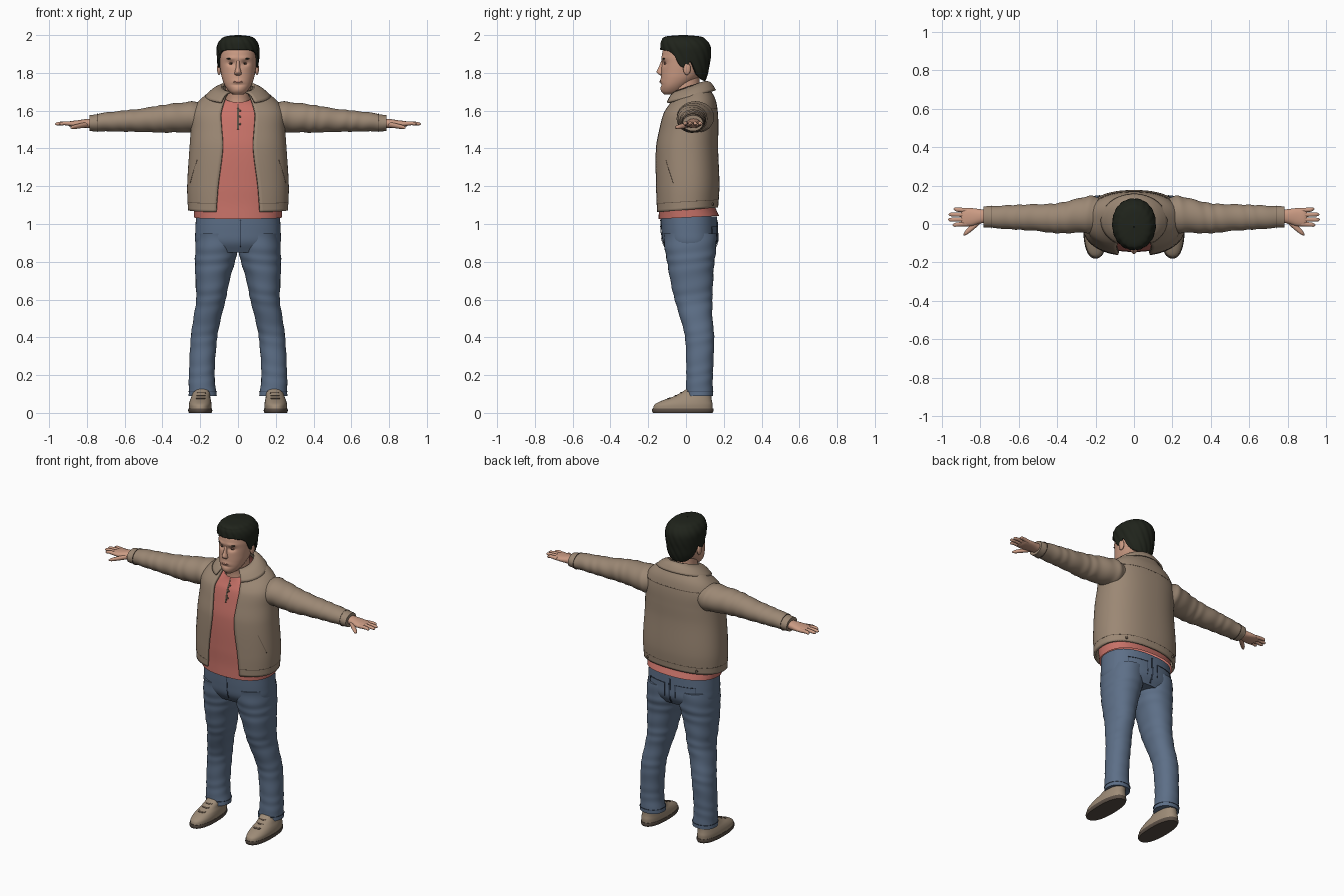
import bpy, bmesh
from math import sin, cos, pi, asin, exp, copysign
from mathutils import Vector

cube = bpy.data.objects.get("Cube")
if cube:
    bpy.data.objects.remove(cube, do_unlink=True)


def material(name, *rgb):
    m = bpy.data.materials.new(name)
    m.use_nodes = True
    m.diffuse_color = (*rgb, 1)
    m.node_tree.nodes["Principled BSDF"].inputs["Base Color"].default_value = (*rgb, 1)
    return m


TAN = material("tan jacket", .33, .245, .175)
SEAM = material("dark tan seam", .12, .085, .06)
PINK = material("coral shirt", .58, .17, .14)
DENIM = material("blue denim", .11, .16, .245)
STITCH = material("dark denim seam", .04, .06, .1)
SKIN = material("skin", .6, .33, .23)
LIP = material("lips", .42, .19, .14)
HAIR = material("dark hair", .014, .017, .011)
SHOE = material("tan suede", .34, .26, .185)
SOLE = material("dark sole", .1, .075, .058)


def finish(bm, name, mat, thick=0):
    bmesh.ops.recalc_face_normals(bm, faces=bm.faces)
    mesh = bpy.data.meshes.new(name)
    bm.to_mesh(mesh)
    bm.free()
    ob = bpy.data.objects.new(name, mesh)
    bpy.context.collection.objects.link(ob)
    mesh.materials.append(mat)
    if thick:
        mod = ob.modifiers.new("thickness", 'SOLIDIFY')
        mod.thickness, mod.offset = thick, 0
    bpy.ops.object.select_all(action='DESELECT')
    ob.select_set(True)
    bpy.context.view_layer.objects.active = ob
    bpy.ops.object.shade_smooth_by_angle(angle=.8)
    return ob


def grid(name, f, nu, nv, mat, closed=False, caps=False, thick=0):
    """Surface through f(u, v), u and v in 0..1."""
    bm = bmesh.new()
    cols = nu if closed else nu + 1
    rows = [[bm.verts.new(f(i / nu, j / nv)) for i in range(cols)] for j in range(nv + 1)]
    for a, b in zip(rows, rows[1:]):
        for i in range(nu):
            k = (i + 1) % cols
            bm.faces.new((a[i], a[k], b[k], b[i]))
    if caps:
        bm.faces.new(rows[0])
        bm.faces.new(rows[-1])
    return finish(bm, name, mat, thick)


def blend(table, t):
    """Smooth interpolation of table rows keyed by their first value."""
    n = len(table)
    i = max(k for k in range(n - 1) if k == 0 or table[k][0] <= t)
    r0, r1 = table[i], table[i + 1]
    before, after = table[max(i - 1, 0)], table[min(i + 2, n - 1)]
    h = r1[0] - r0[0]
    f = min(max((t - r0[0]) / h, 0), 1)
    out = []
    for c in range(1, len(r0)):
        m0 = (r1[c] - before[c]) / (r1[0] - before[0]) * h
        m1 = (after[c] - r0[c]) / (after[0] - r0[0]) * h
        d = r1[c] - r0[c]
        out.append(r0[c] + f * (m0 + f * (3 * d - 2 * m0 - m1 + f * (m0 + m1 - 2 * d))))
    return out


def power(v, p):
    return copysign(abs(v) ** p, v)


def surface(rings, axis='z', p=.85, fold=0, s=1):
    """Rings are (position, centre a, centre b, radius a, radius b, tilt, front gap)."""
    rings = [tuple(r) + (0,) * (7 - len(r)) for r in rings]

    def at(th, t, lift=0):
        a, b, ra, rb, tilt, gap = blend(rings, t)
        if gap > 0:
            start = asin(min(1, (gap / ra) ** (1 / p)))
            th = start + th * (1 - start / pi)
        k = 1 + fold * sin(t * 85 + 2 * sin(th + 1) + sin(t * 31))
        da, db = (ra * k + lift) * power(sin(th), p), -(rb * k + lift) * power(cos(th), p)
        t += tilt * db
        x, y, z = (a + da, b + db, t) if axis == 'z' else (t, a + da, b + db)
        return Vector((s * x, y, z))
    at.ends = rings[0][0], rings[-1][0]
    return at


def loft(name, at, mat, n=40, m=40, **kw):
    lo, hi = at.ends
    return grid(name, lambda u, v: at(u * 2 * pi, lo + (hi - lo) * v), n, m, mat, **kw)


def solid(name, at, mat, n=40, m=40):
    return loft(name, at, mat, n, m, closed=True, caps=True)


def patch(name, at, corners, mat, lift=.003, n=16):
    """Thin plate on a surface; corners are (angle, position)."""
    c = [Vector(q) for q in corners]

    def f(u, v):
        q = c[0].lerp(c[1], u).lerp(c[3].lerp(c[2], u), v)
        return at(q.x, q.y, lift)
    return grid(name, f, n, n, mat, thick=.003)


def box(a0, a1, t0, t1):
    return (a0, t0), (a1, t0), (a1, t1), (a0, t1)


def ball(name, loc, size, mat):
    bm = bmesh.new()
    bmesh.ops.create_uvsphere(bm, u_segments=20, v_segments=12, radius=1)
    bmesh.ops.scale(bm, vec=size, verts=bm.verts)
    bmesh.ops.translate(bm, vec=loc, verts=bm.verts)
    return finish(bm, name, mat)


# Shirt with button placket
shirt = surface([(1.035, 0, .015, .232, .16, .05), (1.1, 0, .005, .235, .148),
                 (1.2, 0, .005, .24, .15), (1.4, 0, .003, .23, .145), (1.5, 0, .012, .22, .137),
                 (1.58, 0, .02, .215, .127, .05), (1.63, 0, .022, .18, .112, .2),
                 (1.66, 0, .02, .12, .1, .3), (1.685, 0, .012, .078, .088, .45)])
loft("shirt", shirt, PINK, 64, 50, closed=True)
patch("shirt_placket", shirt, box(-.012, .012, 1.5, 1.67), SEAM, .001)
for i in range(3):
    ball("shirt_button", shirt(.03, 1.53 + .045 * i, .002), (.006, .004, .006), SEAM)

# Open jacket with hem band, pockets, yoke seam and collar
jacket = surface([(1.075, 0, .003, .258, .16, .08, .115), (1.2, 0, .005, .262, .165, .03, .105),
                  (1.4, 0, .003, .25, .16, 0, .08), (1.5, 0, .012, .243, .152, 0, .085),
                  (1.58, 0, .02, .24, .142, .05, .09), (1.63, 0, .022, .215, .128, .2, .085),
                  (1.67, 0, .022, .17, .105, .3, .075), (1.71, 0, .02, .11, .09, .35, .06),
                  (1.725, 0, .02, .085, .085, .35, .05)])
loft("jacket_body", jacket, TAN, 72, 50, thick=.014)
patch("hem_seam", jacket, box(0, 2 * pi, 1.117, 1.12), SEAM, .006, 64)
patch("yoke_seam", jacket, box(2.1, 4.18, 1.597, 1.6), SEAM, .006, 40)
for s, side in ((1, "left"), (-1, "right")):
    mid = 0 if s > 0 else 2 * pi
    patch(side + "_pocket", jacket, [(mid + s * a, z) for a, z in
          ((.95, 1.22), (.97, 1.22), (.72, 1.34), (.7, 1.34))], SEAM, .006)
    ball(side + "_hem_button", jacket(pi - s * .75, 1.095, .008), (.008, .006, .008), SEAM)


def collar(u, v):
    a = .55 + u * (2 * pi - 1.1)
    c = cos(a)
    inner = Vector((.08 * sin(a), .02 - .085 * c, 1.722 - .03 * c))
    outer = Vector((.17 * sin(a), .018 - .136 * c, 1.672 - .035 * c))
    return inner.lerp(outer, v) + Vector((0, 0, .014 * sin(pi * v)))


grid("collar", collar, 48, 8, TAN, thick=.01)

# Jeans hips, fly and back yoke
hips = surface([(.85, 0, .024, .2, .115), (.9, 0, .022, .225, .143),
                (.96, 0, .018, .226, .148), (1.04, 0, .015, .222, .15)])
solid("jeans_hips", hips, DENIM, 56, 16)
patch("fly_seam", hips, box(.03, .045, .88, 1.02), STITCH)
patch("back_seam", hips, box(pi - .01, pi + .01, .86, 1.02), STITCH)

for s, side in ((1, "left"), (-1, "right")):
    # Sleeve and cuff seam
    sleeve = surface([(.14, .04, 1.56, .08, .07), (.22, .05, 1.565, .097, .083),
                      (.28, .045, 1.565, .09, .08), (.4, .03, 1.557, .078, .073),
                      (.5, .033, 1.55, .07, .063), (.6, .035, 1.545, .065, .056),
                      (.7, .036, 1.54, .059, .05), (.785, .037, 1.533, .054, .042)],
                     'x', 1, .022, s)
    solid(side + "_sleeve", sleeve, TAN, 36, 70)
    patch(side + "_cuff_seam", sleeve, box(0, 2 * pi, .742, .745), SEAM, .002, 32)
    # Hand
    palm = surface([(.76, .04, 1.533, .034, .026), (.8, .04, 1.532, .037, .024),
                    (.85, .036, 1.53, .047, .019), (.89, .035, 1.53, .046, .014),
                    (.9, .035, 1.53, .04, .009)], 'x', .9, 0, s)
    solid(side + "_palm", palm, SKIN, 28, 16)
    for i, tip in enumerate((.945, .968, .966, .94)):
        y = .024 * i
        end = .035 + (y - .035) * 1.15
        finger = surface([(.87, y, 1.53, .012, .012), (.92, (y + end) / 2, 1.533, .011, .01),
                          (tip - .008, end, 1.53, .009, .008), (tip, end, 1.529, .002, .002)],
                         'x', 1, 0, s)
        solid(side + "_finger", finger, SKIN, 14, 16)
    thumb = surface([(.795, .022, 1.527, .016, .015), (.84, -.016, 1.519, .017, .013),
                     (.875, -.044, 1.512, .014, .01), (.888, -.055, 1.51, .004, .003)],
                    'x', 1, 0, s)
    solid(side + "_thumb", thumb, SKIN, 16, 16)
    # Jeans leg
    leg = surface([(.09, .187, .07, .074, .072), (.2, .192, .072, .068, .07),
                   (.4, .18, .072, .07, .077), (.5, .163, .055, .073, .085),
                   (.6, .143, .04, .078, .1), (.7, .135, .03, .09, .113),
                   (.8, .122, .025, .106, .125), (.86, .115, .024, .111, .135),
                   (.95, .11, .02, .11, .14)], 'z', .92, .013, s)
    solid(side + "_jeans_leg", leg, DENIM, 40, 90)
    patch(side + "_ankle_hem", leg, box(0, 2 * pi, .113, .116), STITCH, .002, 32)
    mid = pi - s * .42
    for w in (-.3, .3):
        patch(side + "_back_pocket_side", hips, box(mid + w, mid + w + .015, .9, .985), STITCH)
    patch(side + "_back_pocket_top", hips, box(mid - .3, mid + .31, .985, .988), STITCH)
    # Shoe
    solid(side + "_shoe_sole", surface([(0, .2, -.017, .06, .158), (.012, .2, -.017, .064, .163),
                                        (.024, .2, -.017, .062, .161)], s=s), SOLE, 40, 4)
    shoe = surface([(.022, .2, -.017, .06, .158), (.045, .2, -.012, .06, .153),
                    (.065, .199, .005, .056, .132), (.085, .197, .032, .05, .103),
                    (.11, .192, .058, .048, .08), (.13, .19, .068, .046, .062)], s=s)
    solid(side + "_shoe", shoe, SHOE, 40, 24)
    for z in (.075, .09, .105):
        patch(side + "_lace", shoe, box(-.4, .4, z, z + .004), SEAM, .002)

# Neck and head, with sculpted sockets, chin and mouth
solid("neck", surface([(1.6, 0, .01, .075, .08), (1.66, 0, .01, .068, .078),
                       (1.72, 0, 0, .066, .075), (1.78, 0, 0, .066, .07)], p=1), SKIN)
face = surface([(1.685, 0, -.085, .025, .03), (1.7, 0, -.075, .046, .052),
                (1.73, 0, -.06, .068, .073), (1.77, 0, -.035, .084, .098),
                (1.81, 0, -.018, .092, .113), (1.85, 0, -.01, .097, .118),
                (1.89, 0, -.01, .098, .118), (1.93, 0, -.01, .092, .108),
                (1.97, 0, -.01, .06, .075), (1.985, 0, -.01, .02, .025)], p=.94)
head = solid("head", face, SKIN, 100, 80)
for v in head.data.vertices:
    x, y, z = v.co
    if y < -.04:
        for cx, cz, wx, wz, push in ((.036, 1.85, .02, .013, .012), (.035, 1.878, .03, .01, -.004),
                                     (0, 1.755, .03, .012, -.004), (0, 1.737, .03, .007, .005),
                                     (0, 1.71, .025, .015, -.004)):
            v.co.y += push * exp(-((abs(x) - cx) / wx) ** 2 - ((z - cz) / wz) ** 2)
solid("nose", surface([(1.787, 0, -.128, .012, .008), (1.795, 0, -.131, .019, .018),
                       (1.806, 0, -.131, .017, .025), (1.83, 0, -.126, .011, .019),
                       (1.865, 0, -.119, .009, .011)], p=1), SKIN, 24, 20)
ball("mouth", (0, -.129, 1.753), (.026, .011, .007), LIP)
for s, side in ((1, "left"), (-1, "right")):
    ball(side + "_eye", (s * .036, -.109, 1.85), (.013, .007, .0055), LIP)
    ball(side + "_iris", (s * .036, -.1145, 1.85), (.005, .003, .0045), HAIR)
    ball(side + "_eyebrow", (s * .038, -.115, 1.875), (.022, .009, .0045), HAIR)
    ball(side + "_ear", (s * .1, .005, 1.822), (.011, .02, .033), SKIN)

# Hair: shell from the hairline to the crown
hairline = [(0, 1.922), (.7, 1.918), (1.1, 1.895), (1.35, 1.835), (1.6, 1.835),
            (1.75, 1.86), (1.95, 1.8), (2.4, 1.768), (pi, 1.757)]
shell = surface([(1.75, 0, .02, .064, .072), (1.8, 0, .01, .091, .1), (1.85, 0, 0, .102, .119),
                 (1.9, 0, 0, .106, .126), (1.94, 0, -.003, .105, .126), (1.97, 0, -.01, .09, .113),
                 (1.988, 0, -.015, .062, .085), (1.995, 0, -.015, .002, .002)], p=.94)


def hair(u, v):
    a = u * 2 * pi
    low = blend(hairline, min(a, 2 * pi - a))[0]
    z = low + (1.995 - low) * sin(v * pi / 2)
    return shell(a, z, .002 * sin(17 * a + 70 * z) * cos(v * pi / 2))


grid("hair", hair, 110, 36, HAIR, closed=True, thick=.012)
